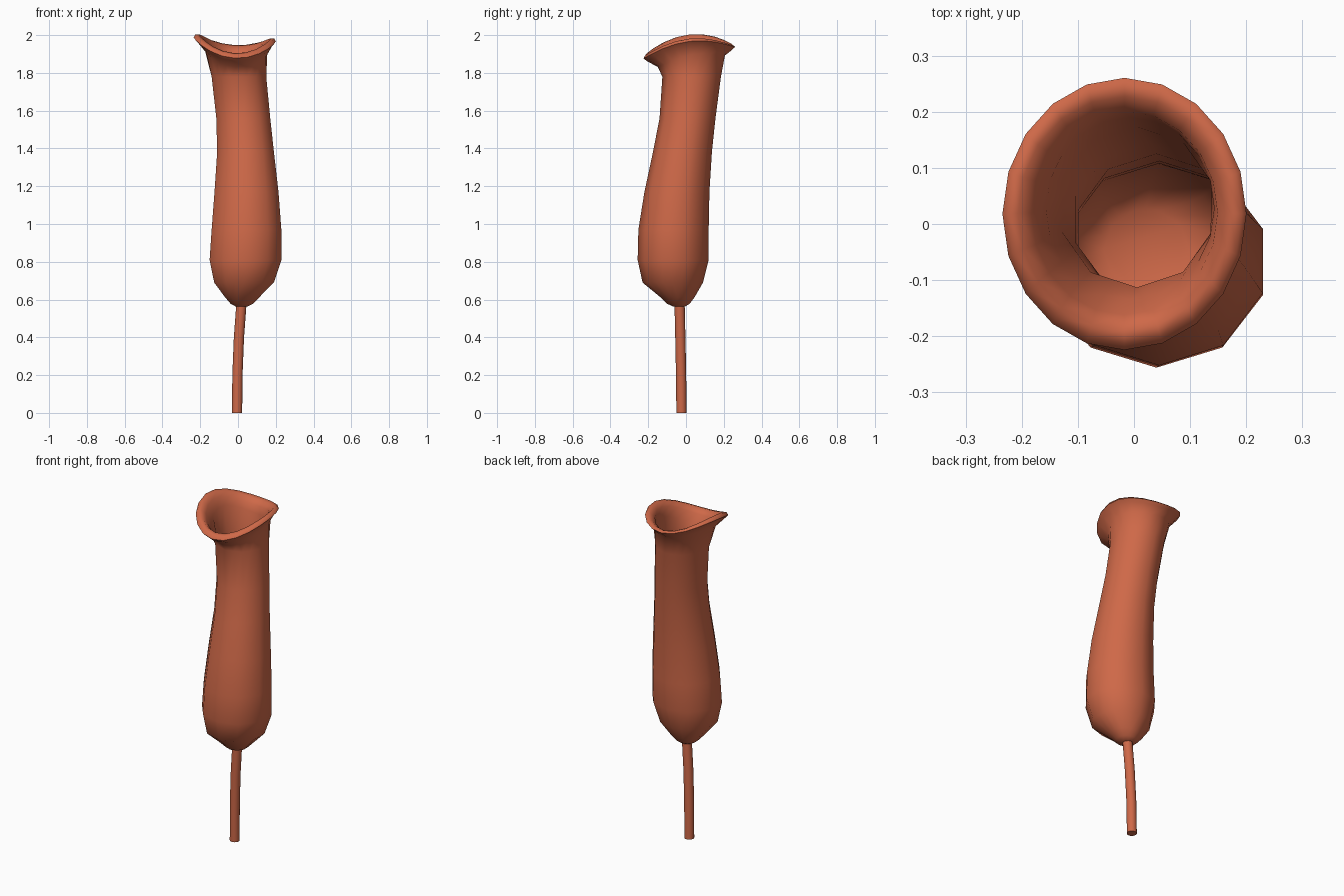
import bpy, bmesh, math

if "Cube" in bpy.data.objects:
    bpy.data.objects.remove(bpy.data.objects["Cube"])

N = 20  # points per ring; body rings are ten-sided, with odd points on the flats
mat = bpy.data.materials.new("terracotta")
mat.diffuse_color = (0.62, 0.14, 0.065, 1)
mat.use_nodes = True
mat.node_tree.nodes["Principled BSDF"].inputs["Base Color"].default_value = mat.diffuse_color


def lip_z(t):
    """Height of the wavy mouth edge at angle t."""
    return 1.94 + 0.035 * math.cos(2 * t) - 0.011 * math.cos(t) + 0.03 * math.sin(t)


def ring(cx, cy, rx, ry, z, ten_sided=False):
    pts = []
    for i in range(N):
        t = -math.pi / 2 + 2 * math.pi * i / N
        k = math.cos(math.pi / 10) if ten_sided and i % 2 else 1
        pts.append((cx + k * rx * math.cos(t), cy + k * ry * math.sin(t),
                    z(t) if callable(z) else z))
    return pts


def loft(name, rings):
    """Skin a closed tube through the rings and cap both ends."""
    bm = bmesh.new()
    loops = [[bm.verts.new(p) for p in r] for r in rings]
    for a, b in zip(loops, loops[1:]):
        for i in range(N):
            j = (i + 1) % N
            bm.faces.new((a[i], a[j], b[j], b[i]))
    bm.faces.new(loops[0][::-1])
    bm.faces.new(loops[-1])
    me = bpy.data.meshes.new(name)
    bm.to_mesh(me)
    bm.free()
    me.materials.append(mat)
    ob = bpy.data.objects.new(name, me)
    bpy.context.collection.objects.link(ob)
    bpy.ops.object.select_all(action='DESELECT')
    ob.select_set(True)
    bpy.context.view_layer.objects.active = ob
    bpy.ops.object.shade_smooth_by_angle(angle=math.radians(65))
    return ob


# Pitcher wall: centre x, centre y, radius x, radius y, height
wall = [
    (0.018, -0.037, 0.030, 0.030, 0.562),
    (0.020, -0.040, 0.062, 0.060, 0.578),
    (0.022, -0.045, 0.095, 0.090, 0.612),
    (0.032, -0.070, 0.166, 0.160, 0.69),
    (0.040, -0.068, 0.200, 0.188, 0.81),
    (0.045, -0.066, 0.194, 0.186, 0.97),
    (0.045, -0.048, 0.178, 0.172, 1.17),
    (0.040, -0.019, 0.158, 0.156, 1.38),
    (0.028, 0.008, 0.150, 0.148, 1.56),
    (0.005, 0.030, 0.152, 0.155, 1.78),
]
outside = [ring(*w, ten_sided=True) for w in wall]
inside = [ring(x, y, rx - 0.012, ry - 0.012, z, ten_sided=True)
          for x, y, rx, ry, z in wall[:2:-1]]
inside.append(ring(0.022, -0.045, 0.08, 0.075, 0.64, ten_sided=True))

# Flared, rolled lip: outer neck, under edge, rim, crest, inner throat
lip = [
    ring(-0.010, 0.028, 0.165, 0.178,
         lambda t: lip_z(t) - 0.055 - 0.012 * math.cos(2 * t)),
    ring(-0.017, 0.018, 0.203, 0.227, lambda t: lip_z(t) - 0.012),
    ring(-0.017, 0.018, 0.2175, 0.2425, lambda t: lip_z(t) + 0.003),
    ring(-0.017, 0.018, 0.209, 0.231, lambda t: lip_z(t) + 0.017 - 0.005 * math.sin(t)),
    ring(-0.017, 0.019, 0.190, 0.208, lambda t: lip_z(t) + 0.017 - 0.012 * math.sin(t)),
    ring(-0.017, 0.020, 0.166, 0.182, lambda t: lip_z(t) - 0.008 - 0.010 * math.sin(t)),
    ring(-0.007, 0.028, 0.150, 0.162, lambda t: lip_z(t) - 0.06),
]
loft("pitcher", outside + lip + inside)

# Slightly curved stem
loft("stem", [ring(x, y, 0.027, 0.027, z) for x, y, z in (
    (-0.005, -0.024, 0.0), (-0.003, -0.026, 0.2),
    (0.005, -0.030, 0.4), (0.018, -0.034, 0.575))])
